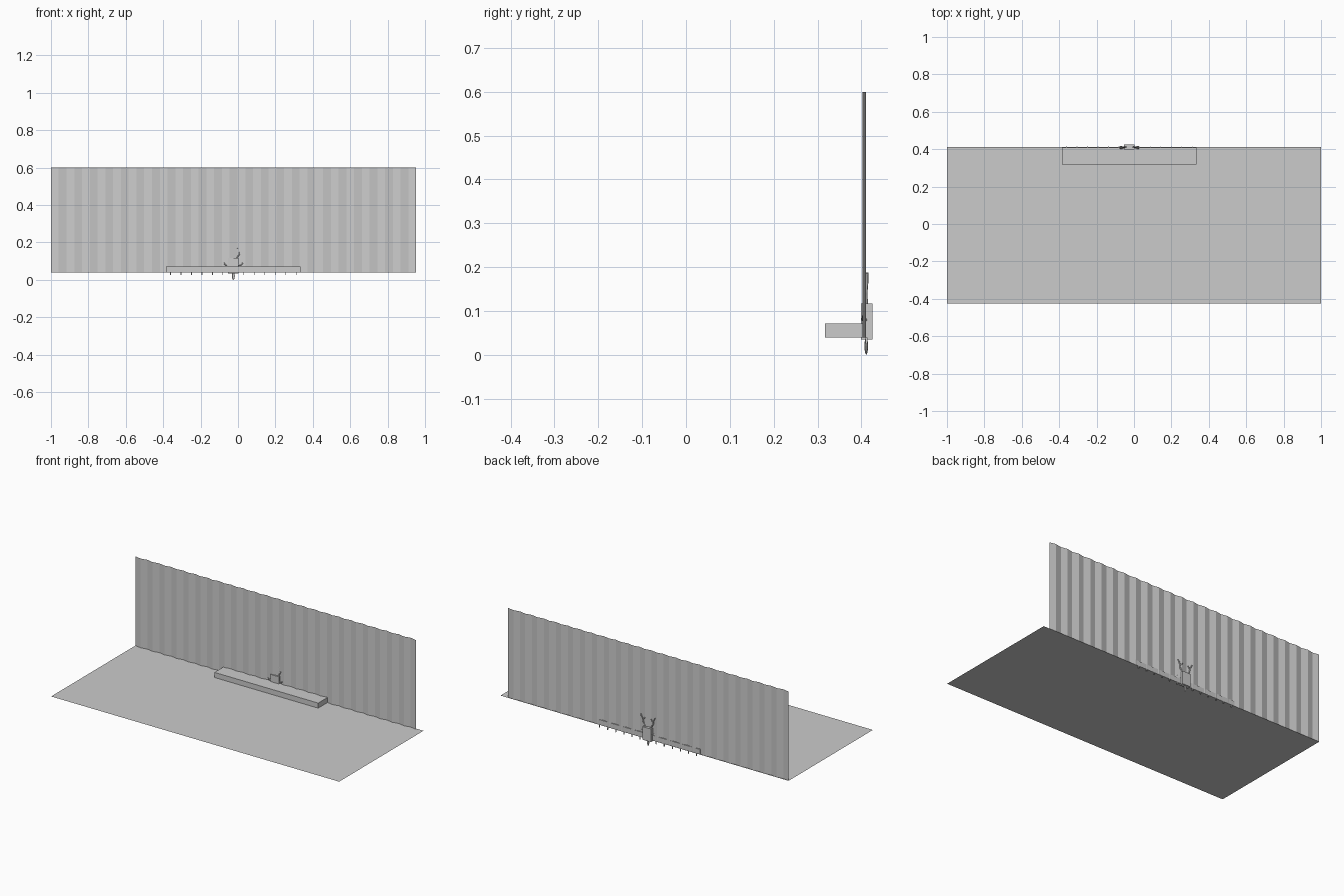
import bpy, bmesh, math
from mathutils import Vector

if "Cube" in bpy.data.objects:
    bpy.data.objects.remove(bpy.data.objects["Cube"])

grey = bpy.data.materials.new("light grey")
grey.diffuse_color = (0.6, 0.6, 0.6, 1)
grey.use_nodes = True
grey.node_tree.nodes["Principled BSDF"].inputs["Base Color"].default_value = grey.diffuse_color


def add_mesh(name, bm):
    me = bpy.data.meshes.new(name)
    bm.to_mesh(me)
    bm.free()
    me.materials.append(grey)
    ob = bpy.data.objects.new(name, me)
    bpy.context.collection.objects.link(ob)
    return ob


def box(name, x0, x1, y0, y1, z0, z1):
    bm = bmesh.new()
    bmesh.ops.create_cube(bm, size=1)
    for v in bm.verts:
        v.co = Vector(((x0 + x1) / 2 + v.co.x * (x1 - x0),
                       (y0 + y1) / 2 + v.co.y * (y1 - y0),
                       (z0 + z1) / 2 + v.co.z * (z1 - z0)))
    return add_mesh(name, bm)


def rod(name, points, radius):
    cu = bpy.data.curves.new(name, 'CURVE')
    cu.dimensions = '3D'
    cu.bevel_depth = radius
    cu.bevel_resolution = 1
    cu.use_fill_caps = True
    sp = cu.splines.new('POLY')
    sp.points.add(len(points) - 1)
    for p, c in zip(sp.points, points):
        p.co = (*c, 1)
    cu.materials.append(grey)
    ob = bpy.data.objects.new(name, cu)
    bpy.context.collection.objects.link(ob)
    return ob


FLOOR = 0.04
MID = -0.025      # centre line of the ledge and ornament

# Floor sheet
bm = bmesh.new()
bm.faces.new([bm.verts.new(c) for c in
              ((-1, -0.425, FLOOR), (1, -0.425, FLOOR), (1, 0.411, FLOOR), (-1, 0.411, FLOOR))])
add_mesh("floor", bm)

# Shallow zigzag back wall, a single pleated sheet
bm = bmesh.new()
FOLDS = 47
columns = []
for i in range(FOLDS + 1):
    x = -1 + 1.953 * i / FOLDS
    y = 0.411 if i % 2 == 0 else 0.403
    columns.append((bm.verts.new((x, y, FLOOR)), bm.verts.new((x, y, 0.6))))
for (a, b), (c, d) in zip(columns, columns[1:]):
    bm.faces.new((a, c, d, b))
add_mesh("pleated_wall", bm)

# Long low ledge against the wall
box("ledge", -0.385, 0.335, 0.317, 0.41, FLOOR, 0.072)

# Small pegs hanging below the rear edge of the ledge
for i in range(13):
    if i != 6:
        x = MID - 0.336 + 0.056 * i
        box("peg", x - 0.002, x + 0.002, 0.409, 0.414, 0.025, FLOOR)

# Ornament set through the wall: block, side hooks, branching prongs, drop
box("ornament_block", MID - 0.029, MID + 0.029, 0.399, 0.425, 0.035, 0.117)
for s in (-1, 1):
    rod("side_hook", [(MID + s * 0.026, 0.411, 0.08), (MID + s * 0.043, 0.403, 0.08),
                      (MID + s * 0.05, 0.405, 0.09)], 0.003)
    rod("prong", [(MID + s * 0.018, 0.412, 0.115), (MID + s * 0.034, 0.41, 0.14),
                  (MID + s * 0.036, 0.412, 0.16), (MID + s * 0.05, 0.413, 0.187)], 0.0035)
    rod("prong_tip", [(MID + s * 0.036, 0.412, 0.155), (MID + s * 0.02, 0.413, 0.172)], 0.003)

# Turned drop below the block
bm = bmesh.new()
bmesh.ops.create_uvsphere(bm, u_segments=8, v_segments=6, radius=1)
for v in bm.verts:
    v.co = Vector((MID + v.co.x * 0.008, 0.411 + v.co.y * 0.004, 0.02 + v.co.z * 0.02))
add_mesh("ornament_drop", bm)
